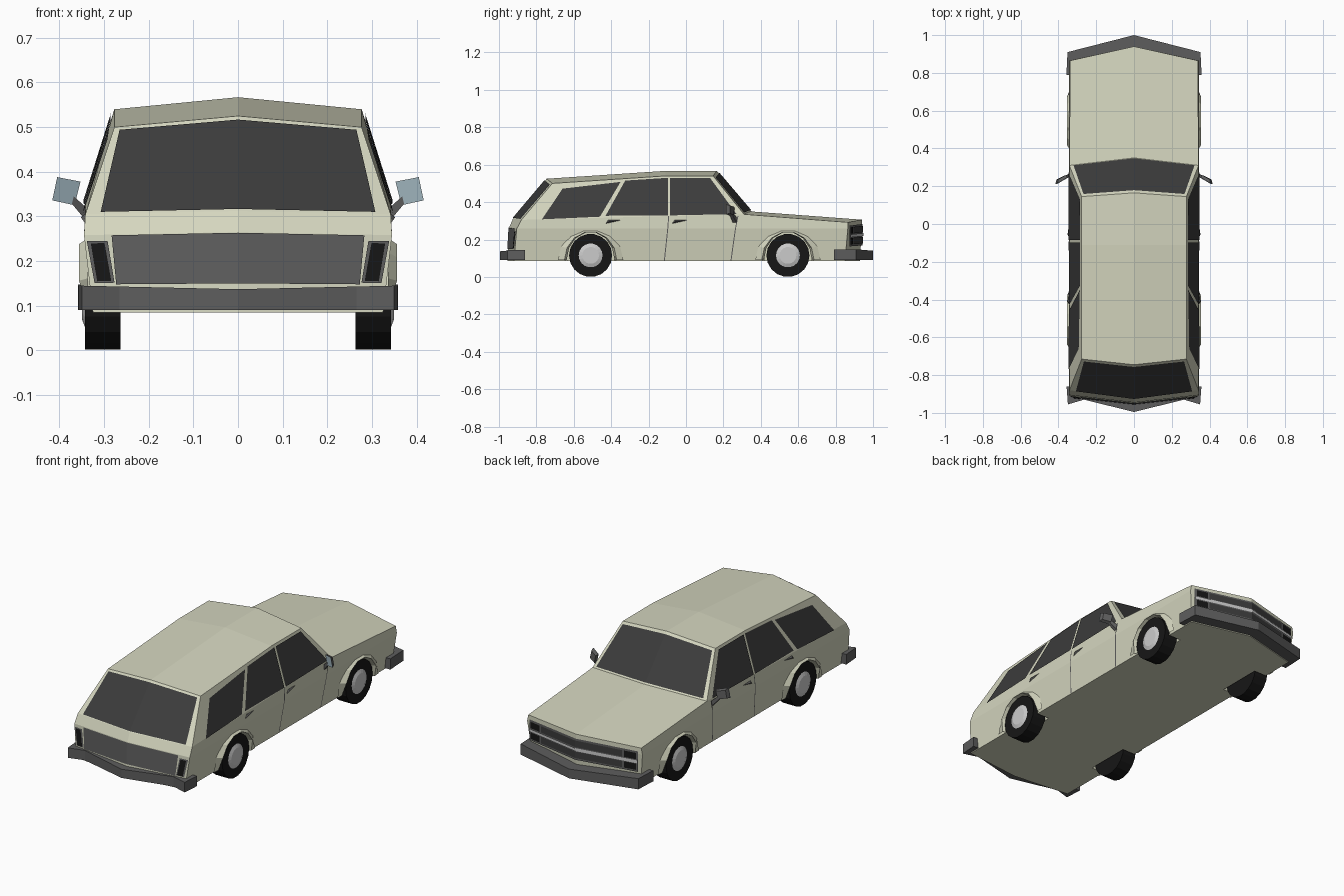
import bpy, bmesh
from math import pi, cos, sin
from mathutils import Vector as V, Matrix

if "Cube" in bpy.data.objects:
    bpy.data.objects.remove(bpy.data.objects["Cube"])


def material(name, rgb):
    m = bpy.data.materials.new(name)
    m.diffuse_color = (*rgb, 1)
    m.use_nodes = True
    m.node_tree.nodes["Principled BSDF"].inputs["Base Color"].default_value = m.diffuse_color
    return m


PAINT = material("cream_paint", (0.66, 0.67, 0.52))
GLASS = material("dark_glass", (0.045, 0.045, 0.045))
RUBBER = material("rubber", (0.008, 0.008, 0.008))
TRIM = material("grey_trim", (0.11, 0.11, 0.11))
STEEL = material("steel", (0.6, 0.6, 0.6))
BLUE = material("mirror_glass", (0.38, 0.5, 0.56))


def finish(name, bm, mat, mirror=True, closed=True):
    if mirror:
        geom = bm.verts[:] + bm.edges[:] + bm.faces[:]
        dup = bmesh.ops.duplicate(bm, geom=geom)["geom"]
        for v in dup:
            if isinstance(v, bmesh.types.BMVert):
                v.co.x *= -1
        bmesh.ops.remove_doubles(bm, verts=bm.verts[:], dist=0.0005)
    bm.normal_update()
    if closed:
        bmesh.ops.recalc_face_normals(bm, faces=bm.faces[:])
    else:
        for f in bm.faces:
            if f.normal.dot(f.calc_center_median() - V((0, 0, 0.25))) < 0:
                f.normal_flip()
    me = bpy.data.meshes.new(name)
    bm.to_mesh(me)
    bm.free()
    me.materials.append(mat)
    ob = bpy.data.objects.new(name, me)
    bpy.context.collection.objects.link(ob)
    return ob


def build(name, pts, faces, mat, **kw):
    bm = bmesh.new()
    vs = [bm.verts.new(p) for p in pts]
    for f in faces:
        bm.faces.new([vs[i] for i in f])
    return finish(name, bm, mat, **kw)


# Half of the body shell, mirrored across x = 0
P = dict(
    a0=(0, -.955, .085), a1=(.325, -.92, .085), a2=(.325, .85, .085), a3=(0, .93, .085),
    b0=(0, -.945, .265), b1=(.345, -.905, .258), b2=(.345, .865, .258), b3=(0, .94, .265),
    c0=(0, -.925, .312), c1=(.342, -.88, .305), cm=(.342, -.11, .325), c2=(.342, .31, .335),
    c3=(0, .35, .35), c4=(.338, .865, .292), c5=(0, .94, .306),
    r0=(0, -.745, .525), r1=(.277, -.715, .5), r2=(.277, -.11, .54), r3=(0, -.11, .567),
    r4=(.277, .145, .54), r5=(0, .165, .567))
keys = list(P)
shell = """a0 a1 a2 a3|a0 a1 b1 b0|b0 b1 c1 c0|c0 c1 r1 r0|a1 a2 b2 b1|b1 b2 c4 c2 cm c1|
a2 a3 b3 b2|b2 b3 c5 c4|c4 c5 c3 c2|c2 c3 r5 r4|c1 cm r2 r1|cm c2 r4 r2|r1 r2 r3 r0|r2 r4 r5 r3"""
body = build("body", P.values(), [[keys.index(k) for k in f.split()] for f in shell.split("|")], PAINT)

# Wheel wells
WHEELS = (-.51, .545)
R = 0.115
AXLE = Matrix.Rotation(pi / 2, 4, 'Y')


def discs(name, x0, x1, r1, r2, n, mat):
    bm = bmesh.new()
    for y in WHEELS:
        bmesh.ops.create_cone(bm, cap_ends=True, segments=n, radius1=r1, radius2=r2, depth=x1 - x0,
                              matrix=Matrix.Translation(((x0 + x1) / 2, y, R)) @ AXLE)
    return finish(name, bm, mat)


cutter = discs("wheel_well_cutter", .25, .42, .13, .13, 16, PAINT)
cutter.hide_render = True
cutter.hide_set(True)
cut = body.modifiers.new("wells", 'BOOLEAN')
cut.operation = 'DIFFERENCE'
cut.solver = 'EXACT'
cut.object = cutter

# Wheels
discs("tyres", .263, .343, R, R, 18, RUBBER)
discs("hubcaps", .34, .35, .072, .045, 18, STEEL)

# Flared wheel arches
for label, cy in zip(("rear", "front"), WHEELS):
    pts, n = [], 7
    for i in range(n + 1):
        a = pi * i / n
        c, s = cos(a), sin(a)
        z0 = .09
        pts += [(.336, cy + .175 * c, z0 + .165 * s), (.356, cy + .14 * c, z0 + .152 * s),
                (.32, cy + .128 * c, z0 + .15 * s)]
        if i in (0, n):
            pts[-2] = (.338, *pts[-2][1:])
    faces = [(3 * i + j, 3 * i + 3 + j, 3 * i + 4 + j, 3 * i + 1 + j) for i in range(n) for j in (0, 1)]
    build(label + "_arch_flares", pts, faces, PAINT)


# Flat panels laid on a quad: bottom centre, bottom corner, top corner, top centre
def panel(name, quad, uv, mat, lift=.004):
    A, B, C, D = (V(P[q]) if isinstance(q, str) else V(q) for q in quad)
    n = (B - A).cross(D - A).normalized()
    if n.dot((A + C) / 2 - V((0, 0, .25))) < 0:
        n = -n
    pts = []
    for u, v in uv:
        p = A.lerp(B, u).lerp(D.lerp(C, u), v) + n * lift
        if u == 0:
            p.x = 0
        pts.append(p)
    build(name, pts, [range(len(pts))], mat, closed=False)


panel("windshield", ("c3", "c2", "r4", "r5"), [(0, .03), (.94, .03), (.95, .94), (0, .94)], GLASS)
panel("rear_window", ("c0", "c1", "r1", "r0"), [(0, .01), (.9, .01), (.945, .95), (0, .95)], GLASS)
TAIL = ("a0", "a1", "b1", "b0")
panel("tailgate_panel", TAIL, [(0, .36), (.82, .36), (.82, .99), (0, .99)], TRIM)
panel("taillight_frames", TAIL, [(.83, .38), (.965, .38), (.985, .92), (.85, .92)], TRIM)
panel("taillights", TAIL, [(.85, .4), (.945, .4), (.96, .89), (.87, .89)], RUBBER, .007)
FRONT = ((0, .94, .155), (.33, .868, .15), (.33, .868, .28), (0, .94, .29))
panel("grille", FRONT, [(0, .1), (.98, .1), (.98, .95), (0, .95)], TRIM)
for label, v0, v1 in (("lower", .18, .44), ("upper", .62, .88)):
    panel(label + "_headlights", FRONT, [(.76, v0), (.95, v0), (.95, v1), (.76, v1)], RUBBER, .007)
    panel(label + "_grille_slot", FRONT, [(0, v0), (.73, v0), (.73, v1), (0, v1)], GLASS, .007)
panel("grille_bar", FRONT, [(0, .47), (.97, .47), (.97, .59), (0, .59)], STEEL, .01)


# Side glass placed by y and z on the sloping cabin side
def side_point(y, z):
    zb = .305 + .03 * (y + .88) / 1.19
    zt = min(.54, .54 + .04 * (y + .11) / .605)
    return (.347 - .065 * (z - zb) / (zt - zb), y, z)


for name, outline in (
        ("quarter_windows", [(-.77, .308), (-.46, .322), (-.35, .508), (-.66, .472)]),
        ("rear_door_windows", [(-.43, .327), (-.097, .329), (-.097, .53), (-.325, .515)]),
        ("front_door_windows", [(-.085, .329), (.27, .336), (.128, .53), (-.085, .53)])):
    build(name, [side_point(*p) for p in outline], [range(4)], GLASS, closed=False)

# Door seams and handles
for label, y0, y1, y2 in (("front", .238, .262, .275), ("rear", -.118, -.1, -.095)):
    w = .005
    pts = [(.3265, y0, .088), (.3265, y0 + w, .088), (.3465, y1 + w, .258), (.3465, y1, .258),
           (.3435, y2 + w, .325), (.3435, y2, .325)]
    build(label + "_door_seams", pts, [(0, 1, 2, 3), (3, 2, 4, 5)], TRIM, closed=False)
for label, y in (("rear", -.43), ("front", -.075)):
    pts = [(.343, y, .285), (.343, y + .08, .303), (.343, y + .015, .305), (.352, y + .02, .298)]
    build(label + "_door_handles", pts, [(0, 1, 3), (1, 2, 3), (2, 0, 3), (0, 1, 2)], TRIM)


# Bumpers: plan outline extruded upward
def bumper(name, half, z0, z1):
    plan = half + [(-x, y) for x, y in reversed(half[1:-1])]
    bm = bmesh.new()
    f = bm.faces.new([bm.verts.new((x, y, z0)) for x, y in plan])
    new = bmesh.ops.extrude_face_region(bm, geom=[f], use_keep_orig=True)["geom"]
    for v in new:
        if isinstance(v, bmesh.types.BMVert):
            v.co.z = z1 - .008 * (1 - abs(v.co.x) / .36)
    finish(name, bm, TRIM, mirror=False)


bumper("rear_bumper", [(0, -.995), (.265, -.93), (.35, -.955), (.357, -.86), (.32, -.86),
                       (.32, -.89), (0, -.93)], .09, .145)
bumper("front_bumper", [(0, 1.0), (.352, .91), (.358, .79), (.32, .79), (.32, .84), (0, .92)], .09, .148)

# Door mirrors: shell, glass and stalk
glass = [(.353, .245, .378), (.405, .215, .388), (.416, .215, .336), (.366, .24, .325)]
mid = sum((V(p) for p in glass), V()) / 4
back = [V(p).lerp(mid, .2) + V((0, .018, 0)) for p in glass]
sides = [(i, (i + 1) % 4, 4 + (i + 1) % 4, 4 + i) for i in range(4)]
build("mirror_shells", glass + back, sides + [(0, 1, 2, 3), (4, 5, 6, 7)], TRIM)
build("mirror_glasses", [V(p) - V((0, .002, 0)) for p in glass], [(0, 1, 2, 3)], BLUE, closed=False)
stalk = [(.34, .25, .29), (.34, .27, .29), (.34, .27, .32), (.34, .25, .32),
         (.372, .235, .328), (.372, .25, .328), (.368, .25, .345), (.368, .235, .345)]
build("mirror_stalks", stalk, sides + [(0, 1, 2, 3), (4, 5, 6, 7)], TRIM)
